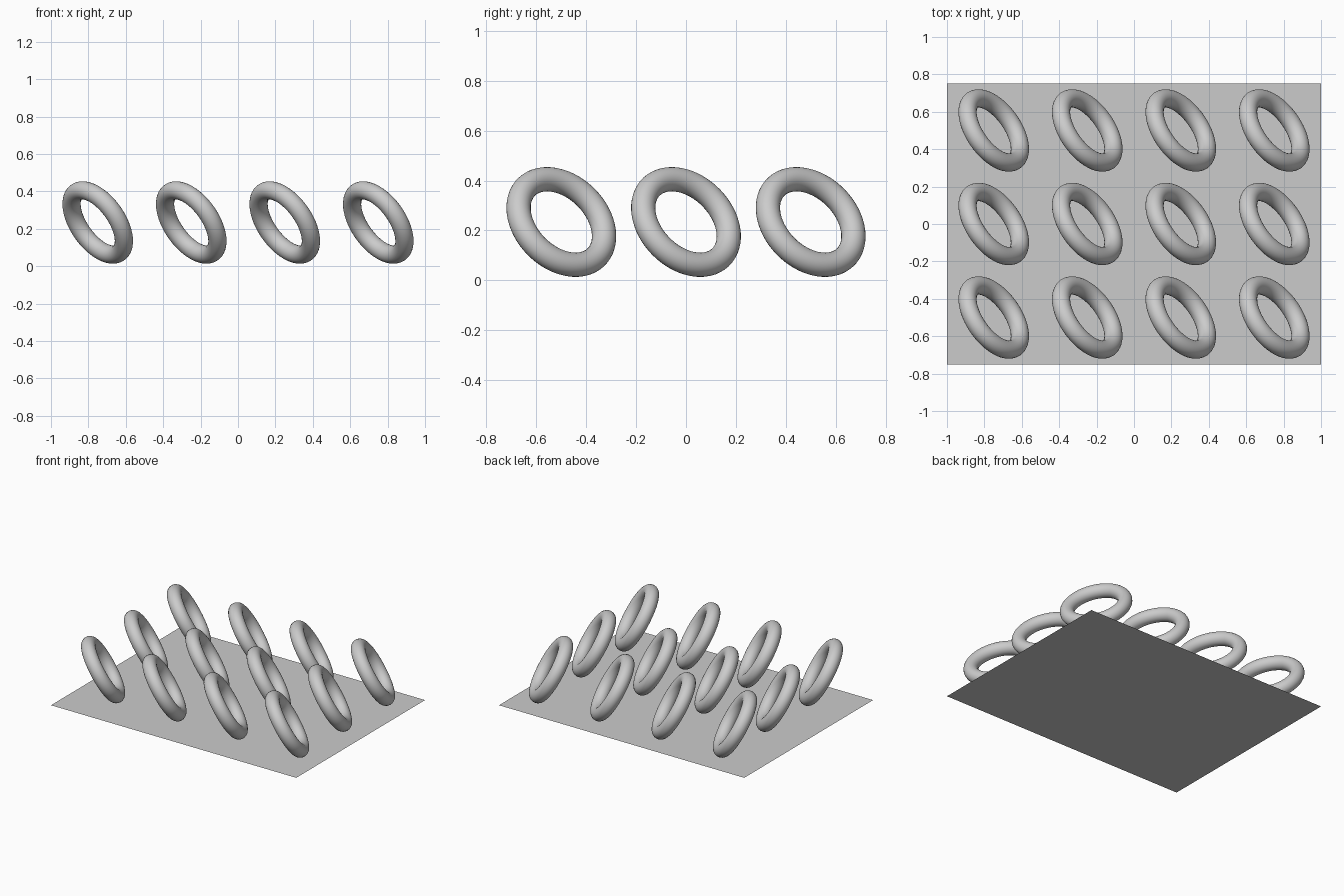
import bpy
import math
from mathutils import Vector

if "Cube" in bpy.data.objects:
    bpy.data.objects.remove(bpy.data.objects["Cube"])

grey = bpy.data.materials.new("light_grey")
grey.diffuse_color = (0.6, 0.6, 0.6, 1)
grey.use_nodes = True
grey.node_tree.nodes["Principled BSDF"].inputs["Base Color"].default_value = grey.diffuse_color

# flat base sheet
bpy.ops.mesh.primitive_plane_add(size=2)
base = bpy.context.object
base.name = "base_sheet"
base.scale = (1, 0.75, 1)
bpy.ops.object.transform_apply(scale=True)
base.data.materials.append(grey)

# 4 x 3 array of identical tilted rings
axis = Vector((math.sqrt(0.5), 0.5, 0.5))
tilt = axis.to_track_quat('Z', 'Y').to_euler()
bpy.ops.mesh.primitive_torus_add(major_radius=0.198, minor_radius=0.0488,
                                 major_segments=64, minor_segments=24)
first = bpy.context.object
bpy.ops.object.shade_smooth()
first.data.materials.append(grey)
for row in range(3):
    for col in range(4):
        ring = first
        if row or col:
            ring = first.copy()
            bpy.context.collection.objects.link(ring)
        ring.name = f"ring_{row + 1}_{col + 1}"
        ring.location = (-0.75 + 0.5 * col, -0.5 + 0.5 * row, 0.234)
        ring.rotation_euler = tilt
